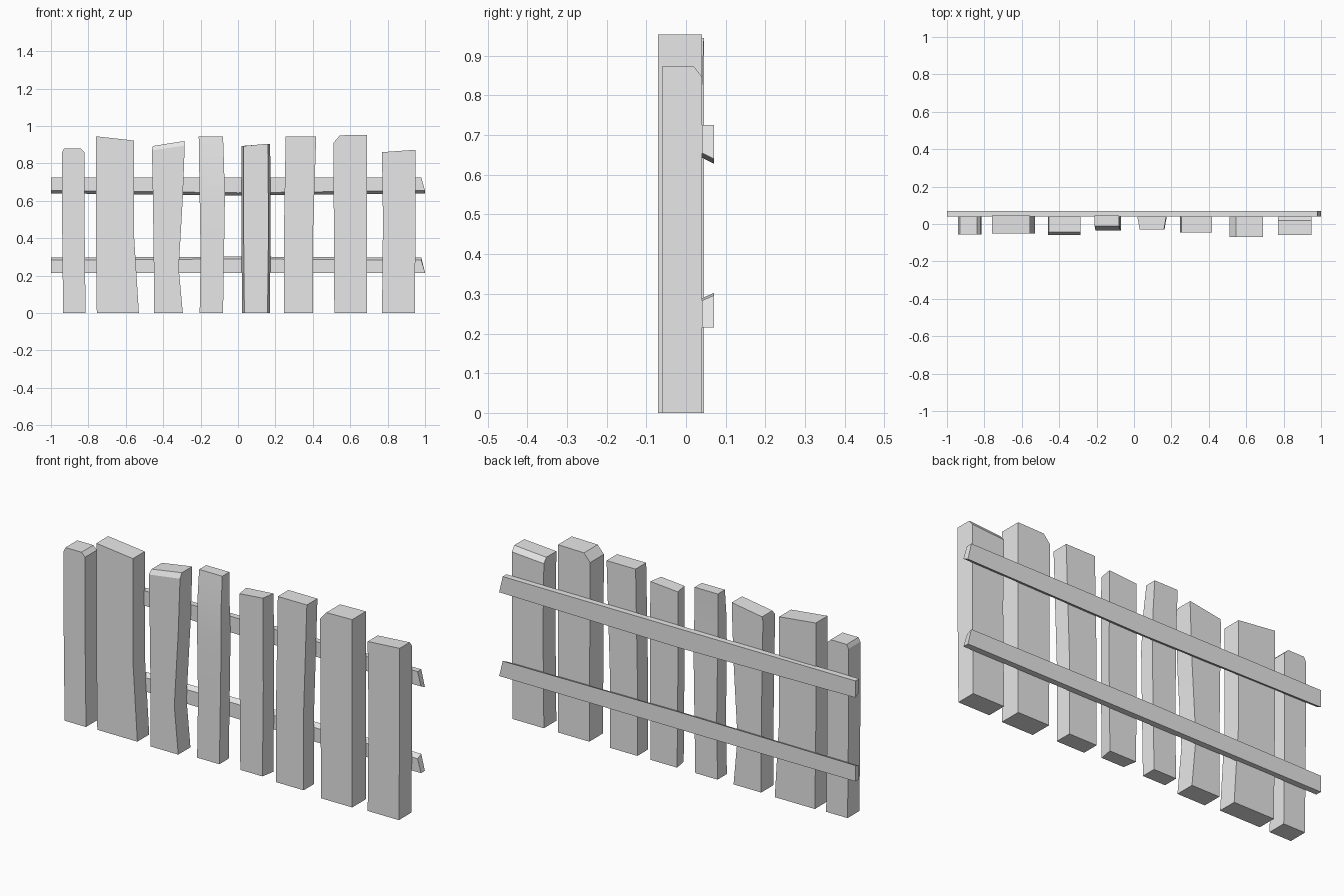
import bpy
import bmesh
import math

default_cube = bpy.data.objects.get("Cube")
if default_cube:
    bpy.data.objects.remove(default_cube, do_unlink=True)

# Single plain material
wood = bpy.data.materials.new("plain_grey")
wood.use_nodes = True
wood.diffuse_color = (0.8, 0.8, 0.8, 1)
wood.node_tree.nodes["Principled BSDF"].inputs["Base Color"].default_value = wood.diffuse_color


def loft(name, rings, smooth=False):
    """Skin a row of matching cross-sections and cap both ends."""
    bm = bmesh.new()
    loops = [[bm.verts.new(point) for point in ring] for ring in rings]
    for lower, upper in zip(loops, loops[1:]):
        count = len(lower)
        for i in range(count):
            j = (i + 1) % count
            bm.faces.new((lower[i], lower[j], upper[j], upper[i]))
    bm.faces.new(loops[0][::-1])
    bm.faces.new(loops[-1])
    bmesh.ops.recalc_face_normals(bm, faces=bm.faces)
    mesh = bpy.data.meshes.new(name)
    bm.to_mesh(mesh)
    bm.free()
    mesh.materials.append(wood)
    obj = bpy.data.objects.new(name, mesh)
    bpy.context.collection.objects.link(obj)
    if smooth:
        bpy.ops.object.select_all(action='DESELECT')
        obj.select_set(True)
        bpy.context.view_layer.objects.active = obj
        bpy.ops.object.shade_smooth_by_angle(angle=math.radians(20))
    return obj


def section(x_min, x_max, z_min, z_max=None, front=-.05, back=.04, taper=0):
    """Plank cross-section; z may differ at its two sides, taper narrows the front."""
    z_max = z_min if z_max is None else z_max
    return [(x_min + taper, front, z_min), (x_max - taper, front, z_max),
            (x_max, back, z_max), (x_min, back, z_min)]


def plank(name, rows, smooth=False, **shape):
    """Each row is (x_min, x_max, z_min, z_max) with optional shape overrides."""
    rings = []
    for row in rows:
        options = dict(shape)
        values = row
        if isinstance(row[-1], dict):
            options.update(row[-1])
            values = row[:-1]
        rings.append(section(*values, **options))
    return loft(name, rings, smooth)


# Upright planks, from the model's right to its left
plank("far_right_plank", [
    (-.935, -.815, 0),
    (-.94, -.82, .45),
    (-.94, -.82, .86),
    (-.93, -.84, .88),
], front=-.055)

plank("wide_right_plank", [
    (-.755, -.53, 0),
    (-.76, -.555, .4),
    (-.76, -.555, .945, .922),
], front=-.05, back=.045)

plank("bent_plank", [
    (-.45, -.295, 0),
    (-.45, -.317, .24),
    (-.455, -.295, .62),
    (-.46, -.285, .87, .895),
    (-.455, -.285, .893, .92, dict(front=-.043)),
], smooth=True, front=-.058)

plank("leaning_plank", [
    (-.205, -.08, 0),
    (-.2, -.075, .3),
    (-.205, -.07, .62),
    (-.208, -.075, .8, .8, dict(front=-.028)),
    (-.21, -.08, .945, .945, dict(front=-.012, back=.045)),
], smooth=True, front=-.035)

plank("tapered_plank", [
    (.022, .17, 0),
    (.018, .175, .45),
    (.018, .172, .893, .905),
], front=-.03, taper=.012)

plank("centre_left_plank", [
    (.245, .4, 0),
    (.245, .4, .4),
    (.255, .418, .945),
], front=-.045)

plank("wide_left_plank", [
    (.515, .69, 0),
    (.51, .69, .91),
    (.545, .69, .95, .953),
], front=-.07)

plank("far_left_plank", [
    (.77, .945, 0),
    (.775, .95, .5),
    (.77, .95, .835, .847),
    (.77, .95, .86, .873, dict(back=.02)),
], front=-.06)


# Cross rails behind the planks; one edge is slanted and bows at the middle
def rail(name, straight, slanted, slope, bow):
    high_end = .98 if straight > slanted else 1
    low_end = 1.98 - high_end
    rings = []
    for x in (-1, 0, 1):
        x_straight = high_end if x > 0 else x
        x_slanted = low_end if x > 0 else x
        edge = slanted + (bow if x == 0 else 0)
        rings.append([(x_straight, .04, straight), (x_straight, .07, straight),
                      (x_slanted, .07, edge + slope), (x_slanted, .04, edge)])
    return loft(name, rings)


rail("upper_rail", straight=.725, slanted=.655, slope=-.015, bow=-.012)
rail("lower_rail", straight=.215, slanted=.283, slope=.013, bow=.006)
